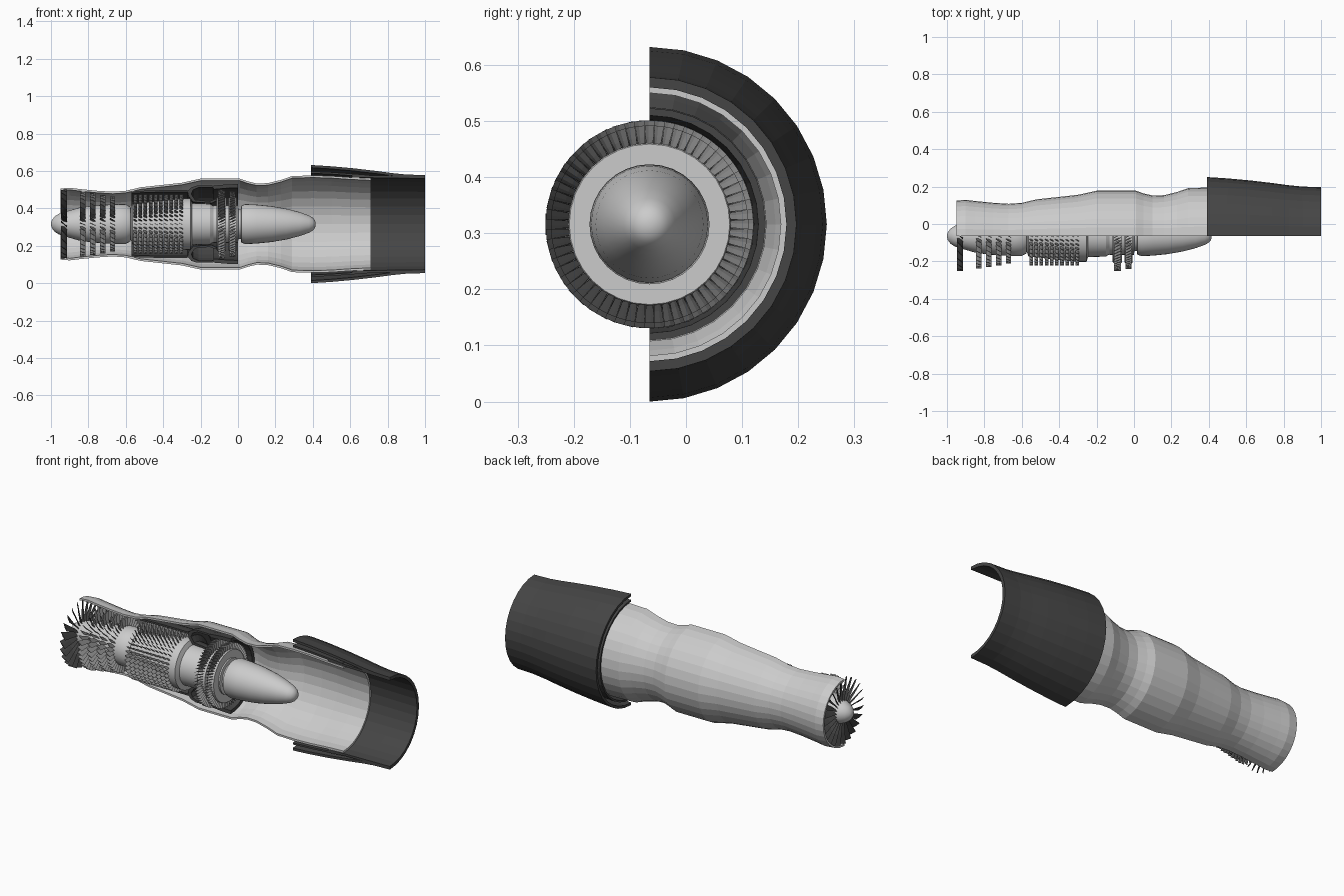
import bpy, bmesh
from math import sin, cos, pi, radians

if "Cube" in bpy.data.objects:
    bpy.data.objects.remove(bpy.data.objects["Cube"])

AY, AZ = -0.065, 0.316      # engine axis position (axis runs along x)


def material(name, v):
    m = bpy.data.materials.new(name)
    m.diffuse_color = (v, v, v, 1)
    m.use_nodes = True
    m.node_tree.nodes["Principled BSDF"].inputs["Base Color"].default_value = m.diffuse_color
    return m


DARK = material("dark_metal", 0.06)
MID = material("blade_metal", 0.25)


def finish(bm, name, mat, smooth=None):
    bmesh.ops.recalc_face_normals(bm, faces=bm.faces)
    me = bpy.data.meshes.new(name)
    bm.to_mesh(me)
    bm.free()
    ob = bpy.data.objects.new(name, me)
    bpy.context.collection.objects.link(ob)
    if mat:
        me.materials.append(mat)
    if smooth:
        bpy.ops.object.select_all(action='DESELECT')
        ob.select_set(True)
        bpy.context.view_layer.objects.active = ob
        bpy.ops.object.shade_smooth_by_angle(angle=radians(smooth))
    return ob


def point(x, r, a):
    return (x, AY + r * cos(a), AZ + r * sin(a))


def solid(name, prof, mat=None, n=32):
    """Full revolved body; profile is open, ends are capped."""
    bm = bmesh.new()
    rings = [[bm.verts.new(point(x, r, 2 * pi * i / n)) for i in range(n)] for x, r in prof]
    for A, B in zip(rings, rings[1:]):
        for i in range(n):
            j = (i + 1) % n
            bm.faces.new((A[i], A[j], B[j], B[i]))
    bm.faces.new(rings[0])
    bm.faces.new(rings[-1])
    return finish(bm, name, mat, 30)


def half(name, loop, mat=None, n=16):
    """Half revolve (cut open towards -y) of a closed profile loop."""
    bm = bmesh.new()
    rings = [[bm.verts.new(point(x, r, -pi / 2 + pi * i / n)) for x, r in loop] for i in range(n + 1)]
    k = len(loop)
    for A, B in zip(rings, rings[1:]):
        for i in range(k):
            j = (i + 1) % k
            bm.faces.new((A[i], A[j], B[j], B[i]))
    bm.faces.new(rings[0])
    bm.faces.new(rings[-1])
    return finish(bm, name, mat)


def shell(name, outer, t, mat=None):
    return half(name, outer + [(x, r - t) for x, r in reversed(outer)], mat)


def blades(name, x, r0, r1, n, chord, tw0, tw1, thick=0.004, mat=MID):
    """Ring of thin twisted blades."""
    bm = bmesh.new()
    for i in range(n):
        a = 2 * pi * i / n
        secs = []
        for r, tw, c in ((r0, tw0, 0.9), ((r0 + r1) / 2, (tw0 + tw1) / 2, 1), (r1, tw1, 1)):
            ct, st = cos(radians(tw)), sin(radians(tw))
            L = chord * c / 2 / ct
            ring = []
            for u, v in ((-L, 0), (0, -thick / 2), (L, 0), (0, thick / 2)):
                dx, dt = u * ct - v * st, u * st + v * ct
                ring.append(bm.verts.new((x + dx, AY + r * cos(a) - dt * sin(a),
                                          AZ + r * sin(a) + dt * cos(a))))
            secs.append(ring)
        for A, B in zip(secs, secs[1:]):
            for p in range(4):
                q = (p + 1) % 4
                bm.faces.new((A[p], A[q], B[q], B[p]))
        bm.faces.new(secs[0])
        bm.faces.new(secs[-1])
    return finish(bm, name, mat)


# Outer casing, cut in half
shell("engine_casing", [
    (-0.95, 0.19), (-0.90, 0.194), (-0.85, 0.188), (-0.75, 0.178), (-0.67, 0.173),
    (-0.60, 0.178), (-0.52, 0.197), (-0.40, 0.21), (-0.30, 0.221), (-0.20, 0.243),
    (0.01, 0.243), (0.05, 0.229), (0.10, 0.217), (0.16, 0.219), (0.23, 0.236),
    (0.29, 0.257), (0.40, 0.26), (0.50, 0.257), (0.60, 0.25), (0.71, 0.245)], 0.011)

# Exhaust nozzle: outer flap shell and inner liner
shell("nozzle_outer", [
    (0.39, 0.316), (0.50, 0.309), (0.62, 0.298), (0.74, 0.284), (0.83, 0.272),
    (0.90, 0.265), (1.0, 0.262)], 0.014, DARK)
shell("nozzle_middle", [
    (0.39, 0.282), (0.50, 0.277), (0.60, 0.270), (0.70, 0.262)], 0.010, DARK)
shell("nozzle_liner", [
    (0.61, 0.262), (0.71, 0.260), (0.85, 0.258), (1.0, 0.256)], 0.012, DARK)

# Core lining: compressor case, combustor, turbine shroud
shell("compressor_case", [
    (-0.57, 0.176), (-0.42, 0.181), (-0.27, 0.181)], 0.010, DARK)
half("combustor", [
    (-0.27, 0.175), (-0.25, 0.196), (-0.22, 0.206), (-0.14, 0.206), (-0.11, 0.196),
    (-0.11, 0.188), (-0.14, 0.196), (-0.21, 0.196), (-0.24, 0.183), (-0.25, 0.160),
    (-0.23, 0.130), (-0.15, 0.122), (-0.12, 0.135), (-0.11, 0.128), (-0.14, 0.112),
    (-0.24, 0.118), (-0.265, 0.150)], DARK)
shell("turbine_shroud", [
    (-0.13, 0.206), (-0.06, 0.212), (0.0, 0.214)], 0.020, DARK)

# Rotating core bodies
solid("nose_and_front_hub", [
    (-1.0, 0.006), (-0.995, 0.022), (-0.98, 0.041), (-0.96, 0.054), (-0.94, 0.062),
    (-0.90, 0.073), (-0.85, 0.088), (-0.78, 0.098), (-0.70, 0.104), (-0.64, 0.107),
    (-0.60, 0.106), (-0.575, 0.092), (-0.57, 0.07)])
solid("compressor_drum", [
    (-0.58, 0.06), (-0.565, 0.108), (-0.45, 0.122), (-0.32, 0.136), (-0.255, 0.138),
    (-0.245, 0.112), (-0.15, 0.109), (-0.12, 0.09)])
for i, (x0, x1, r) in enumerate(((-0.115, -0.065, 0.143), (-0.05, -0.008, 0.145))):
    solid(f"turbine_disc_{i + 1}", [(x0, r - 0.005), (x0 + 0.005, r), (x1 - 0.003, r), (x1, r - 0.002)])
solid("turbine_shaft", [(-0.13, 0.1), (0.0, 0.1), (0.002, 0.08), (0.05, 0.08)])
solid("exhaust_cone", [
    (0.015, 0.09), (0.02, 0.1), (0.04, 0.107), (0.10, 0.104), (0.18, 0.096), (0.26, 0.082),
    (0.33, 0.064), (0.38, 0.046), (0.40, 0.034), (0.412, 0.02), (0.415, 0.005)])

# Fan and low pressure compressor rows
blades("fan_blades", -0.93, 0.055, 0.185, 24, 0.032, 25, 50, 0.006, DARK)
for i in range(4):
    blades(f"front_compressor_{i + 1}", -0.83 + i * 0.053, 0.08, 0.174 - i * 0.009,
           36, 0.029, 15, 32)

# High pressure compressor rows
for i in range(10):
    blades(f"rear_compressor_{i + 1}", -0.55 + i * 0.0275, 0.1, 0.158, 40, 0.019, 15, 28, 0.004)

# Turbine rows
blades("turbine_blades_1", -0.088, 0.135, 0.185, 64, 0.036, -20, -28)
blades("turbine_blades_2", -0.029, 0.135, 0.176, 64, 0.032, -20, -28)
